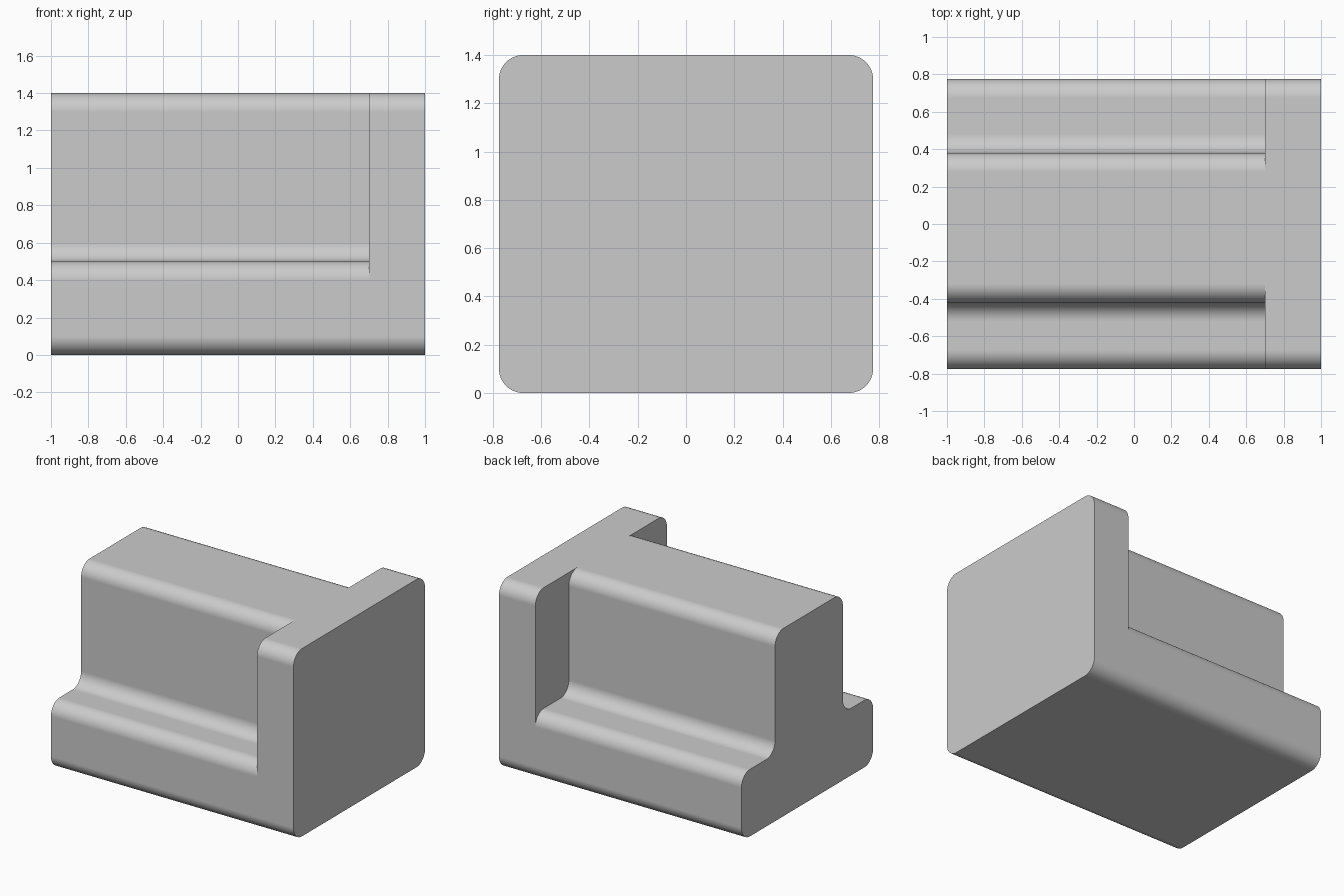
import bpy
import bmesh
from math import cos, sin, pi, radians

if "Cube" in bpy.data.objects:
    bpy.data.objects.remove(bpy.data.objects["Cube"], do_unlink=True)

# Overall dimensions
END_X, STEP_X = 1.0, 0.7
HALF_WIDTH, HEIGHT, SHELF = 0.775, 1.4, 0.5
WALL_FRONT, WALL_BACK = 0.42, 0.38
R, SEGMENTS = 0.1, 12


def arc(y, z, start, end):
    """Quarter-round points about a centre, angles in quarter turns."""
    angles = [(start + (end - start) * i / SEGMENTS) * pi / 2 for i in range(SEGMENTS + 1)]
    return [(y + R * cos(a), z + R * sin(a)) for a in angles]


def side_outline(wall):
    """Foot, stepped side and upper plate corner, running upward on the +y side."""
    foot = arc(HALF_WIDTH - R, R, -1, 0)
    step = arc(HALF_WIDTH - R, SHELF - R, 0, 1)
    step += arc(wall + R, SHELF + R, 3, 2)
    step += arc(wall - R, HEIGHT - R, 0, 1)
    corner = arc(HALF_WIDTH - R, HEIGHT - R, 0, 1)
    return foot, step, corner


def flip(points):
    return [(-y, z) for y, z in points]


back = side_outline(WALL_BACK)
front = [flip(part) for part in side_outline(WALL_FRONT)]


def full_loop(upper_back, upper_front):
    return back[0] + upper_back + (front[0] + upper_front)[::-1]


def plate_side(side):
    foot, step, corner = side
    return [step[0]] + corner + [step[-1]]


body_loop = full_loop(back[1], front[1])
plate_loop = full_loop(plate_side(back), plate_side(front))

bm = bmesh.new()


def ring(points, x):
    return [bm.verts.new((x, y, z)) for y, z in points]


def extrude_loop(points, x0, x1, cap_start, cap_end):
    a, b = ring(points, x0), ring(points, x1)
    for i in range(len(points)):
        j = (i + 1) % len(points)
        bm.faces.new((a[i], a[j], b[j], b[i]))
    if cap_start:
        bm.faces.new(a[::-1])
    if cap_end:
        bm.faces.new(b)


# Stepped body and full-height end plate
extrude_loop(body_loop, -END_X, STEP_X, True, False)
extrude_loop(plate_loop, STEP_X, END_X, False, True)

# Exposed inner faces of the plate, beside the stepped body
for foot, step, corner in (back, front):
    bm.faces.new(ring(corner + step[:0:-1] + [step[0]], STEP_X))

bmesh.ops.remove_doubles(bm, verts=bm.verts, dist=0.0005)
bmesh.ops.recalc_face_normals(bm, faces=bm.faces)
mesh = bpy.data.meshes.new("stepped_block")
bm.to_mesh(mesh)
bm.free()
block = bpy.data.objects.new("stepped_block", mesh)
bpy.context.collection.objects.link(block)

# Plain grey finish
COLOUR = (0.6, 0.6, 0.6, 1.0)
grey = bpy.data.materials.new("plain grey")
grey.use_nodes = True
grey.diffuse_color = COLOUR
grey.node_tree.nodes["Principled BSDF"].inputs["Base Color"].default_value = COLOUR
mesh.materials.append(grey)

# Smooth rounds with crisp ends and flat sides
bpy.context.view_layer.objects.active = block
block.select_set(True)
bpy.ops.object.shade_smooth_by_angle(angle=radians(30))
weighted = block.modifiers.new("flat_sides", "WEIGHTED_NORMAL")
weighted.keep_sharp = True
